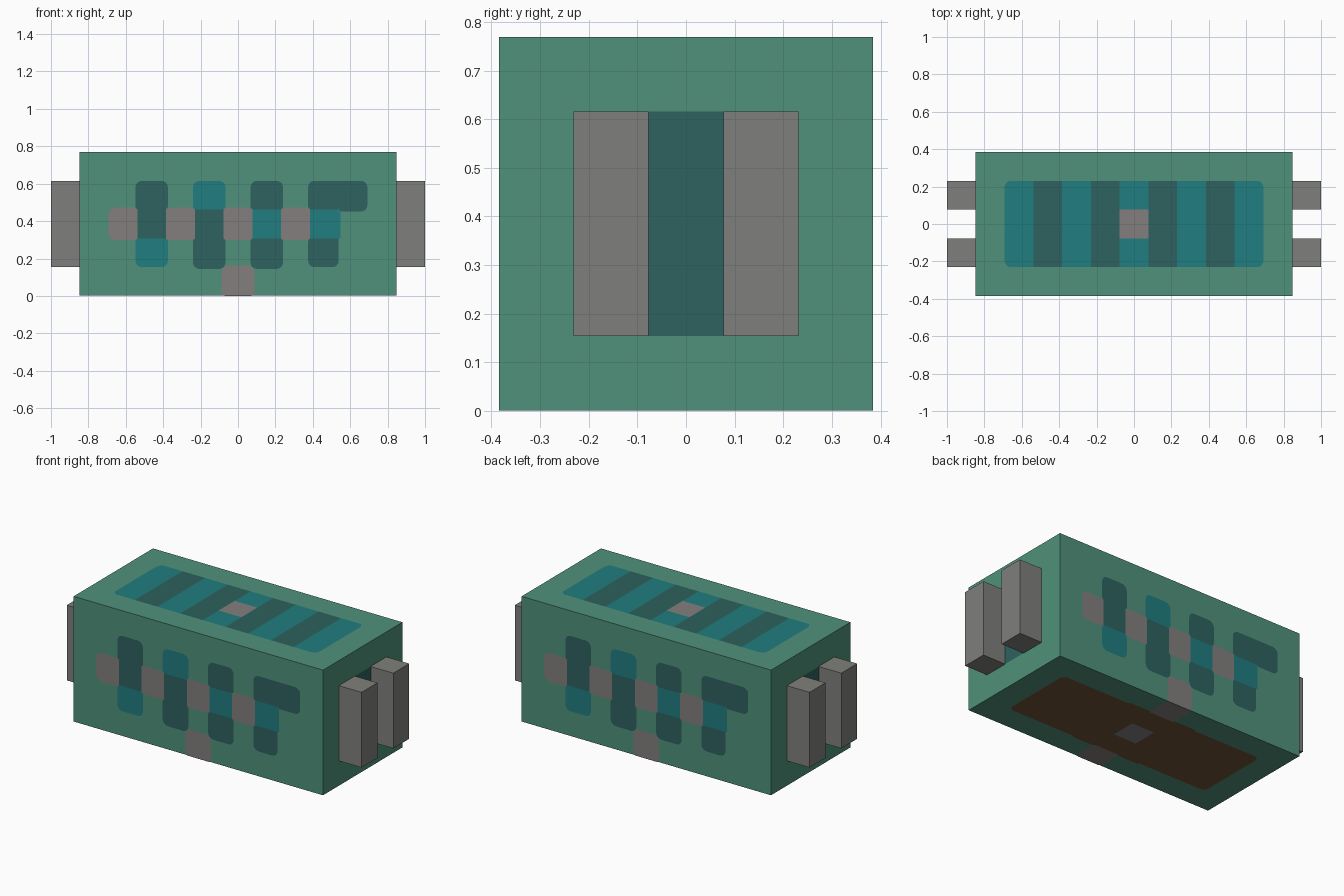
import bpy
import bmesh
import math
from mathutils import Vector

if "Cube" in bpy.data.objects:
    bpy.data.objects.remove(bpy.data.objects["Cube"], do_unlink=True)

U = 2 / 13          # one grid cell
LIFT = 0.0015       # thickness of the painted plates
BULGE = 0.01        # cells swell where they touch diagonally


def material(name, rgb):
    lin = [((c / 255 + 0.055) / 1.055) ** 2.4 for c in rgb] + [1]
    mat = bpy.data.materials.new(name)
    mat.use_nodes = True
    mat.diffuse_color = lin
    bsdf = next(n for n in mat.node_tree.nodes if n.type == 'BSDF_PRINCIPLED')
    bsdf.inputs["Base Color"].default_value = lin
    return mat


green = material("green", (79, 145, 122))
leg_grey = material("leg grey", (127, 127, 124))
paint = {
    "d": material("dark teal", (45, 98, 94)),
    "t": material("teal", (33, 125, 128)),
    "g": material("warm grey", (131, 127, 126)),
    "b": material("brown", (110, 82, 56)),
    "c": material("cool grey", (128, 128, 134)),
}
codes = list(paint)


def box(name, centre, size, mat):
    bm = bmesh.new()
    bmesh.ops.create_cube(bm, size=1)
    bmesh.ops.scale(bm, vec=size, verts=bm.verts)
    bmesh.ops.translate(bm, vec=centre, verts=bm.verts)
    finish(name, bm, [mat])


def finish(name, bm, mats):
    mesh = bpy.data.meshes.new(name)
    bm.to_mesh(mesh)
    bm.free()
    for mat in mats:
        mesh.materials.append(mat)
    bpy.context.collection.objects.link(bpy.data.objects.new(name, mesh))


def panel(name, rows, origin, right, up):
    """Paint a grid of rounded cells on a face; rows run top to bottom."""
    right, up, origin = Vector(right), Vector(up), Vector(origin)
    normal = right.cross(up)
    w, h = len(rows[0]), len(rows)

    def filled(i, j):
        return not (0 <= i < w and 0 <= j < h) or rows[j][i] != " "

    bm = bmesh.new()
    for j, row in enumerate(rows):
        for i, code in enumerate(row):
            if code == " ":
                continue

            def reach(a, b):
                # half size towards side (a, b), with any swelling
                inside = 0 <= i + a < w and 0 <= j + b < h
                touch = any(0 <= i + a + s * b < w and 0 <= j + b + s * a < h
                            and filled(i + a + s * b, j + b + s * a) for s in (-1, 1))
                swell = inside and not filled(i + a, j + b) and touch
                return U / 2 + (BULGE if swell else 0)

            points = []
            for k, (a, b) in enumerate(((1, -1), (-1, -1), (-1, 1), (1, 1))):
                x, y = a * reach(a, 0), -b * reach(0, b)
                empty = (not filled(i + a, j)) + (not filled(i, j + b))
                r = 0.035 if empty == 2 else 0.0
                if empty == 1 and filled(i + a, j + b):
                    r = 0.018
                steps = 5 if r else 1
                for s in range(steps):
                    t = math.pi / 2 * (k + s / 4)
                    points.append((x - a * r + r * math.cos(t),
                                   y + b * r + r * math.sin(t)))
            cx, cy = (i - (w - 1) / 2) * U, ((h - 1) / 2 - j) * U
            lift = LIFT * (0.8 if code in "dtb" else 1)
            face = bm.faces.new([
                bm.verts.new(origin + right * (cx + px) + up * (cy + py) + normal * lift)
                for px, py in points])
            face.material_index = codes.index(code)
    finish(name, bm, [paint[c] for c in codes])


# Body block
box("body", (0, 0, 2.5 * U + LIFT / 2), (11 * U, 5 * U, 5 * U - LIFT), green)

# Paired terminals on both ends
for sx, end in ((1, "left"), (-1, "right")):
    for sy, side in ((-1, "front"), (1, "back")):
        box(f"{end}_{side}_terminal", (sx * 6 * U, sy * U, 2.5 * U),
            (U, U, 3 * U), leg_grey)

# Painted patterns
side_rows = ["           ",
             "  d t d dd ",
             " gdgdgtgt  ",
             "  t d d d  ",
             "     g     "]
top_rows = ["           ",
            " tdtdtdtdt ",
            " tdtdgdtdt ",
            " tdtdtdtdt ",
            "           "]
bottom_rows = ["     g     ",
               " bbbbbbbbb ",
               " bbbbcbbbb ",
               " bbbbbbbbb ",
               "     g     "]
end_rows = ["     ", " ddd ", " ddd ", " ddd ", "     "]

mid = 2.5 * U
panel("front_pattern", side_rows, (0, -mid, mid), (1, 0, 0), (0, 0, 1))
panel("back_pattern", side_rows, (0, mid, mid), (-1, 0, 0), (0, 0, 1))
panel("top_pattern", top_rows, (0, 0, 5 * U), (1, 0, 0), (0, 1, 0))
panel("bottom_pattern", bottom_rows, (0, 0, LIFT), (1, 0, 0), (0, -1, 0))
panel("left_end_pattern", end_rows, (5.5 * U, 0, mid), (0, 1, 0), (0, 0, 1))
panel("right_end_pattern", end_rows, (-5.5 * U, 0, mid), (0, -1, 0), (0, 0, 1))
